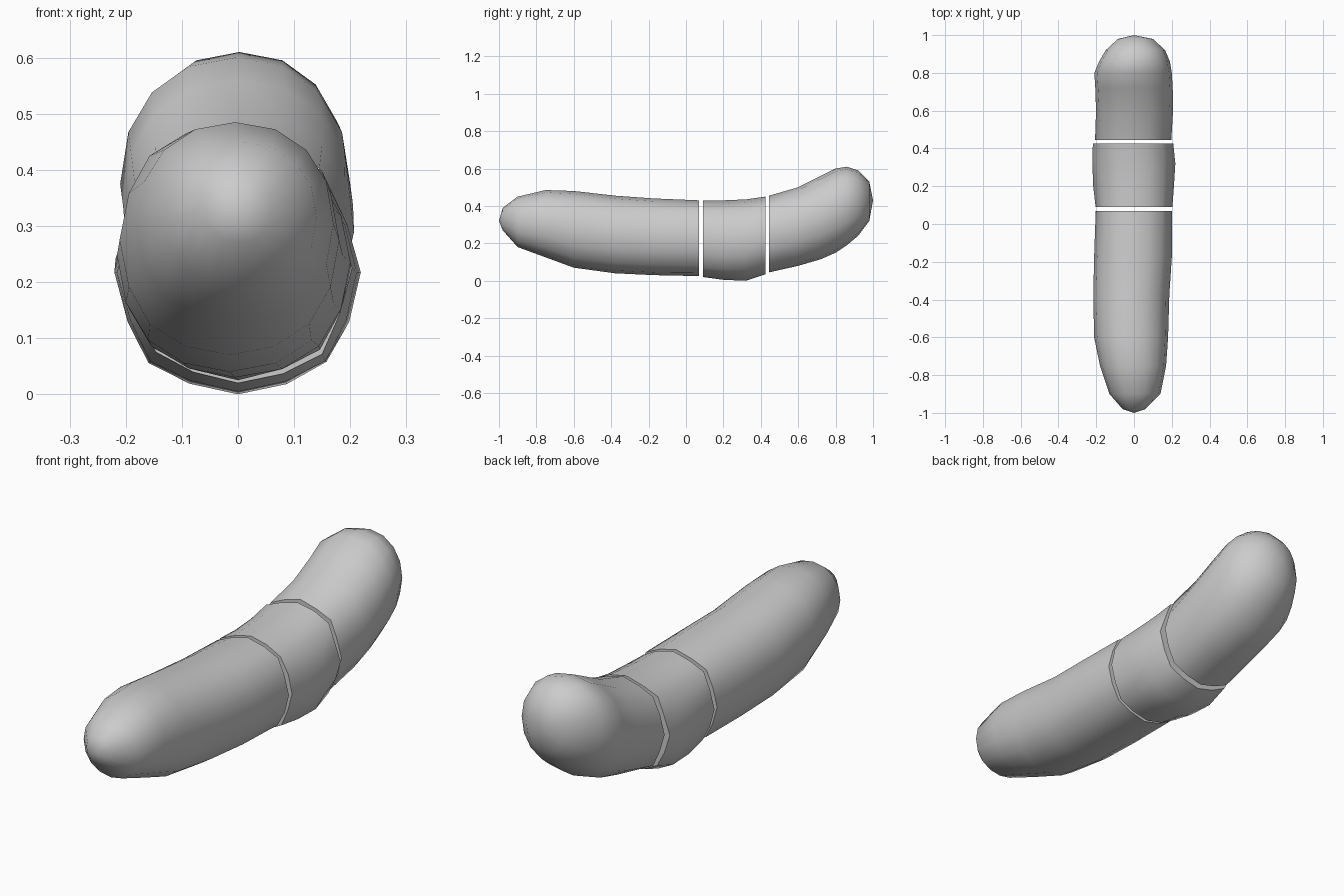
import bpy, bmesh, math, random

cube = bpy.data.objects.get("Cube")
if cube:
    bpy.data.objects.remove(cube)

random.seed(4)
SIDES = 16

grey = bpy.data.materials.new("plain grey")
grey.use_nodes = True
colour = (0.6, 0.6, 0.6, 1)
grey.diffuse_color = colour
grey.node_tree.nodes["Principled BSDF"].inputs["Base Color"].default_value = colour


def make_ring(bm, y, bottom, top, left, right, pleat):
    """Slightly squared oval section, with alternating folds of depth pleat."""
    ring = []
    for i in range(SIDES):
        a = math.tau * i / SIDES
        c, s = math.cos(a), math.sin(a)
        fold = 1 + pleat * ((-1) ** i * 0.6 + random.uniform(-0.4, 0.4))
        x = math.copysign(abs(c) ** 0.93, c) * (right - left) / 2 * fold
        z = math.copysign(abs(s) ** 0.93, s) * (top - bottom) / 2
        if abs(s) < 0.95:
            z *= fold
        ring.append(bm.verts.new((x + (left + right) / 2, y,
                                  max(0, z + (top + bottom) / 2))))
    return ring


def make_piece(name, sections, front_tip=None, back_tip=None):
    """Loft the sections; each end closes to a tip or a flat cut face."""
    bm = bmesh.new()
    rings = [make_ring(bm, *s) for s in sections]
    for a, b in zip(rings, rings[1:]):
        for i in range(SIDES):
            j = (i + 1) % SIDES
            bm.faces.new((a[i], a[j], b[j], b[i]))
    for ring, tip in ((rings[0], front_tip), (rings[-1], back_tip)):
        if tip:
            point = bm.verts.new(tip)
            for i in range(SIDES):
                bm.faces.new((ring[i], ring[(i + 1) % SIDES], point))
        else:
            bm.faces.new(ring)
    bmesh.ops.recalc_face_normals(bm, faces=bm.faces)
    mesh = bpy.data.meshes.new(name)
    bm.to_mesh(mesh)
    bm.free()
    mesh.materials.append(grey)
    obj = bpy.data.objects.new(name, mesh)
    bpy.context.collection.objects.link(obj)
    bpy.ops.object.select_all(action='DESELECT')
    obj.select_set(True)
    bpy.context.view_layer.objects.active = obj
    bpy.ops.object.shade_smooth_by_angle(angle=math.radians(50))


# Sections: y, bottom, top, left edge, right edge, pleat depth
make_piece("front_piece", [
    (-0.98, 0.27, 0.39, -0.06, 0.06, 0),
    (-0.90, 0.18, 0.45, -0.13, 0.14, 0),
    (-0.75, 0.125, 0.485, -0.18, 0.17, 0),
    (-0.60, 0.07, 0.48, -0.21, 0.18, 0.01),
    (-0.38, 0.04, 0.455, -0.215, 0.185, 0.01),
    (-0.17, 0.03, 0.44, -0.21, 0.20, 0.01),
    (0.07, 0.025, 0.43, -0.20, 0.20, 0.035),
], front_tip=(0, -1, 0.32))

make_piece("middle_piece", [
    (0.09, 0.02, 0.43, -0.20, 0.20, 0.04),
    (0.20, 0.005, 0.43, -0.21, 0.21, 0.03),
    (0.32, 0.0, 0.435, -0.215, 0.215, 0.03),
    (0.425, 0.035, 0.45, -0.21, 0.20, 0.04),
])

make_piece("back_piece", [
    (0.445, 0.045, 0.455, -0.20, 0.195, 0.035),
    (0.60, 0.08, 0.50, -0.20, 0.205, 0.015),
    (0.72, 0.115, 0.56, -0.205, 0.205, 0),
    (0.80, 0.15, 0.60, -0.21, 0.20, 0),
    (0.86, 0.19, 0.61, -0.185, 0.19, 0),
    (0.92, 0.24, 0.59, -0.15, 0.165, 0),
    (0.98, 0.32, 0.53, -0.085, 0.10, 0),
], back_tip=(0, 1, 0.43))
